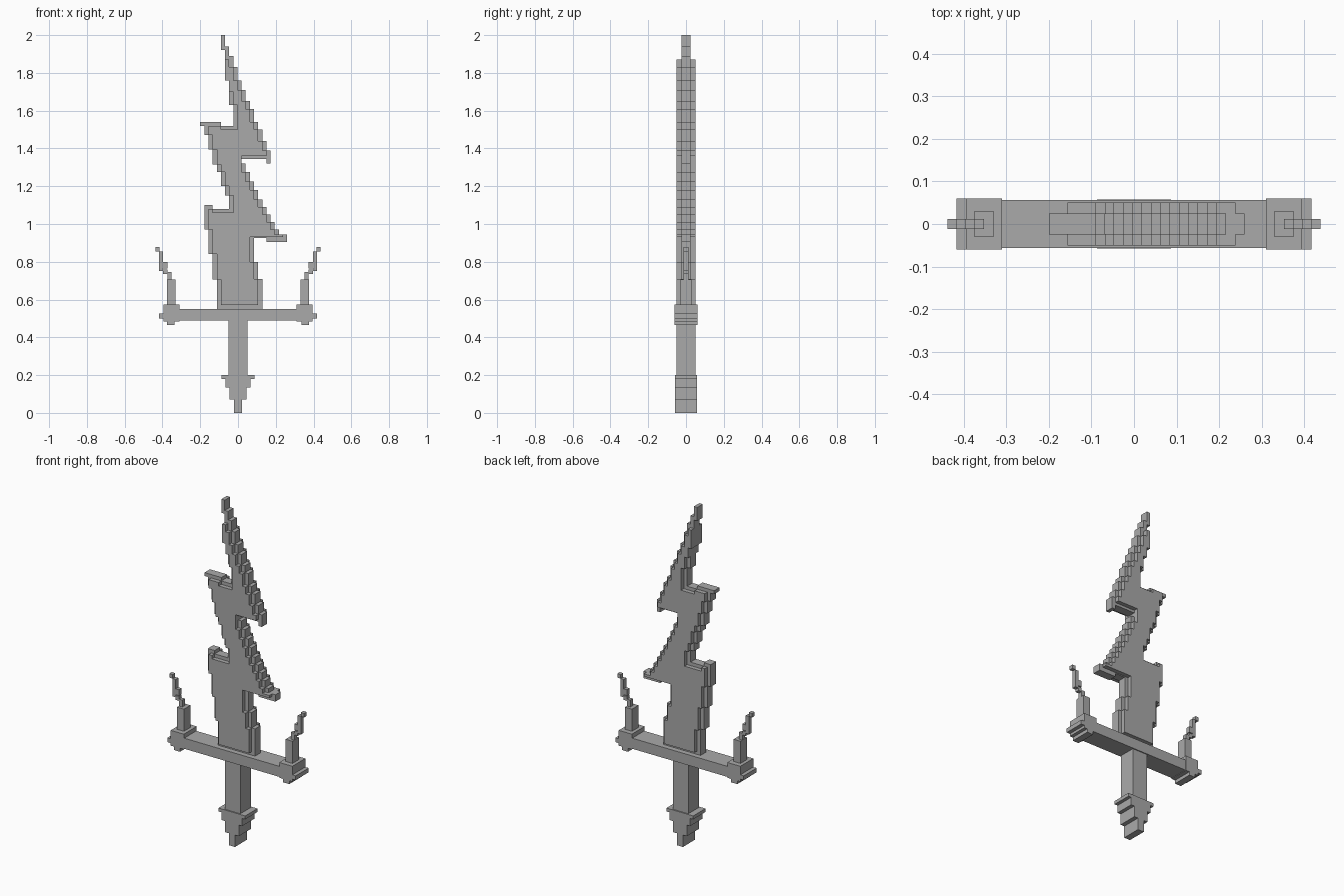
import bpy, bmesh

mat = bpy.data.materials.new("plain grey")
mat.diffuse_color = (0.4, 0.4, 0.4, 1)

V = 0.0219          # width of one blade step


def finish(name, bm):
    bmesh.ops.recalc_face_normals(bm, faces=bm.faces[:])
    me = bpy.data.meshes.new(name)
    bm.to_mesh(me)
    bm.free()
    me.materials.append(mat)
    ob = bpy.data.objects.new(name, me)
    bpy.context.collection.objects.link(ob)
    return ob


def box(bm, x0, x1, y, z0, z1):
    """Box centred on y = 0 with half depth y."""
    c = [bm.verts.new((a, b, d)) for a in (x0, x1) for b in (-y, y) for d in (z0, z1)]
    for f in ((0, 1, 3, 2), (4, 6, 7, 5), (0, 4, 5, 1), (2, 3, 7, 6), (0, 2, 6, 4), (1, 5, 7, 3)):
        bm.faces.new([c[i] for i in f])


def stepped_plate(name, start, steps, y):
    """Stair outline: every step goes across to column k, then up or down to z."""
    pts = [start]
    for k, z in steps:
        for p in ((k, pts[-1][1]), (k, z)):
            if p != pts[-1]:
                pts.append(p)
    bm = bmesh.new()
    vs = [bm.verts.new((-0.2 + k * V, -y, z)) for k, z in pts]
    face = bm.faces.new(vs)
    ext = bmesh.ops.extrude_face_region(bm, geom=[face], use_keep_orig=True)
    new = [g for g in ext["geom"] if isinstance(g, bmesh.types.BMVert)]
    bmesh.ops.translate(bm, verts=new, vec=(0, 2 * y, 0))
    return finish(name, bm)


# thin jagged cutting edge: up the left side, down the right side
edge = [(4, .705), (3, .84), (2, .97), (1, 1.10), (3, 1.08), (7, 1.15), (6, 1.20),
        (5, 1.275), (4, 1.315), (3, 1.395), (2, 1.47), (1, 1.52), (0, 1.54), (5, 1.52),
        (8, 1.63), (7, 1.76), (6, 1.92), (5, 2.0),
        (6, 1.94), (7, 1.89), (8, 1.83), (9, 1.76), (10, 1.71), (11, 1.65), (12, 1.61),
        (13, 1.54), (14, 1.50), (15, 1.44), (16, 1.39), (17, 1.32), (16, 1.345),
        (10, 1.32), (11, 1.275), (12, 1.225), (13, 1.18), (14, 1.13), (15, 1.09),
        (16, 1.05), (17, 1.01), (18, .97), (19, .945), (21, .905), (16, .925),
        (13, .80), (14, .71), (15, .55)]
stepped_plate("blade_edge", (4, .55), edge, 0.025)

# thick middle of the blade, one step inside the edge
core = [(5, .705), (4, .84), (3, .97), (2, 1.08), (3, 1.06), (8, 1.15), (7, 1.20),
        (6, 1.275), (5, 1.315), (4, 1.395), (3, 1.47), (2, 1.52), (5, 1.50),
        (9, 1.63), (8, 1.70), (7, 1.76), (6, 1.87),
        (7, 1.83), (8, 1.76), (9, 1.71), (10, 1.65), (11, 1.61), (12, 1.54), (13, 1.50),
        (14, 1.44), (15, 1.39), (16, 1.36), (10, 1.275), (11, 1.225), (12, 1.18),
        (13, 1.13), (14, 1.09), (15, 1.05), (16, 1.01), (17, .97), (18, .945),
        (20, .93), (12, .80), (13, .71), (14, .57)]
stepped_plate("blade_core", (5, .57), core, 0.05)

# crossguard bar
bm = bmesh.new()
box(bm, -0.33, 0.33, 0.056, 0.488, 0.55)
finish("guard_bar", bm)

# guard ends, prongs and broken sparks on both sides
for s, side in ((-1, "left"), (1, "right")):
    bm = bmesh.new()
    for a, b, z0, z1 in ((.31, .395, .55, .575), (.31, .395, .525, .55), (.31, .417, .50, .525),
                         (.31, .395, .485, .50), (.335, .375, .465, .485)):
        box(bm, s * a, s * b, 0.06, z0, z1)
    finish(side + "_guard_end", bm)

    bm = bmesh.new()
    box(bm, s * .33, s * .375, 0.03, .575, .705)
    finish(side + "_prong", bm)

    bm = bmesh.new()
    for a, z0, z1 in ((.352, .705, .745), (.374, .735, .76), (.396, .75, .775), (.374, .765, .80),
                      (.396, .775, .82), (.396, .82, .855), (.416, .855, .878)):
        box(bm, s * a, s * (a + .022), 0.012, z0, z1)
    finish(side + "_spark", bm)

# grip
bm = bmesh.new()
box(bm, -0.05, 0.05, 0.05, 0.2, 0.488)
finish("grip", bm)

# stepped pommel
bm = bmesh.new()
for w, z0, z1 in ((.087, .18, .2), (.067, .135, .18), (.045, .07, .135), (.02, 0, .07)):
    box(bm, -w, w, 0.057, z0, z1)
finish("pommel", bm)
